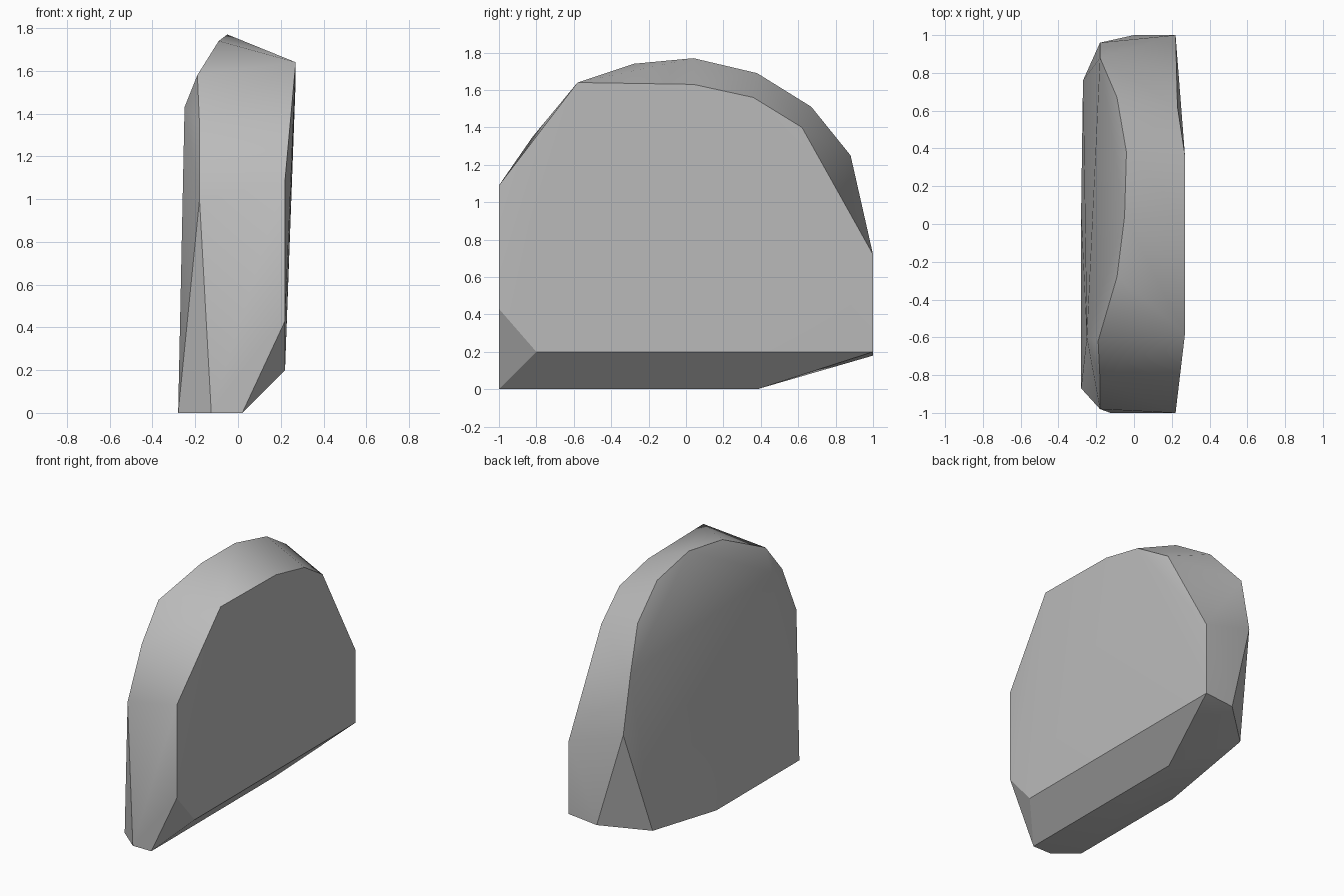
import bpy
import bmesh
import math

default_cube = bpy.data.objects.get("Cube")
if default_cube:
    bpy.data.objects.remove(default_cube, do_unlink=True)


def flat_material(name, colour):
    material = bpy.data.materials.new(name)
    material.use_nodes = True
    material.diffuse_color = colour
    shader = next(n for n in material.node_tree.nodes if n.type == "BSDF_PRINCIPLED")
    shader.inputs["Base Color"].default_value = colour
    return material


def chiselled_block(name, outlines, material):
    """Wrap a convex faceted skin around a set of chisel outlines."""
    mesh = bpy.data.meshes.new(name)
    block = bpy.data.objects.new(name, mesh)
    bpy.context.collection.objects.link(block)

    bm = bmesh.new()
    for outline in outlines:
        for point in outline:
            bm.verts.new(point)
    hull = bmesh.ops.convex_hull(bm, input=bm.verts)
    loose = [v for v in hull["geom_interior"] + hull["geom_unused"]
             if isinstance(v, bmesh.types.BMVert) and v.is_valid]
    bmesh.ops.delete(bm, geom=list(set(loose)), context="VERTS")
    bmesh.ops.dissolve_limit(bm, angle_limit=math.radians(1),
                             verts=bm.verts, edges=bm.edges)
    bmesh.ops.recalc_face_normals(bm, faces=bm.faces)
    bm.to_mesh(mesh)
    bm.free()

    mesh.materials.append(material)
    return block


# Broad split face on the +x side, from its lower front corner round to the back
broad_face = [
    (.22, -1, .43), (.22, -.8, .2), (.22, 1, .2), (.22, 1, .72),
    (.23, .62, 1.4), (.27, .36, 1.56), (.27, .04, 1.63),
    (.27, -.58, 1.64), (.22, -1, 1.09),
]

# Rounded crest, from the front shoulder over the top to the back
crest = [
    (-.18, -.98, 1), (-.18, -.82, 1.35), (-.19, -.62, 1.58),
    (-.09, -.28, 1.74), (-.05, .04, 1.77), (-.04, .38, 1.69),
    (-.09, .67, 1.51), (-.18, .88, 1.25), (-.18, .96, .85),
]

# Rough side on -x and the raised heel at the back
rough_side = [(-.25, -.6, 1.43), (-.27, .76, .12), (0, 1, .18)]

# Flat footprint that the stone rests on
footprint = [(.02, -1, 0), (.02, .38, 0), (-.28, .06, 0),
             (-.28, -.87, 0), (-.125, -1, 0)]

stone_grey = flat_material("stone_grey", (.5, .5, .5, 1))
stone = chiselled_block("stone_block",
                        [broad_face, crest, rough_side, footprint], stone_grey)

# Soft facets with crisp chisel edges
bpy.ops.object.select_all(action="DESELECT")
stone.select_set(True)
bpy.context.view_layer.objects.active = stone
bpy.ops.object.shade_smooth_by_angle(angle=math.radians(30))
